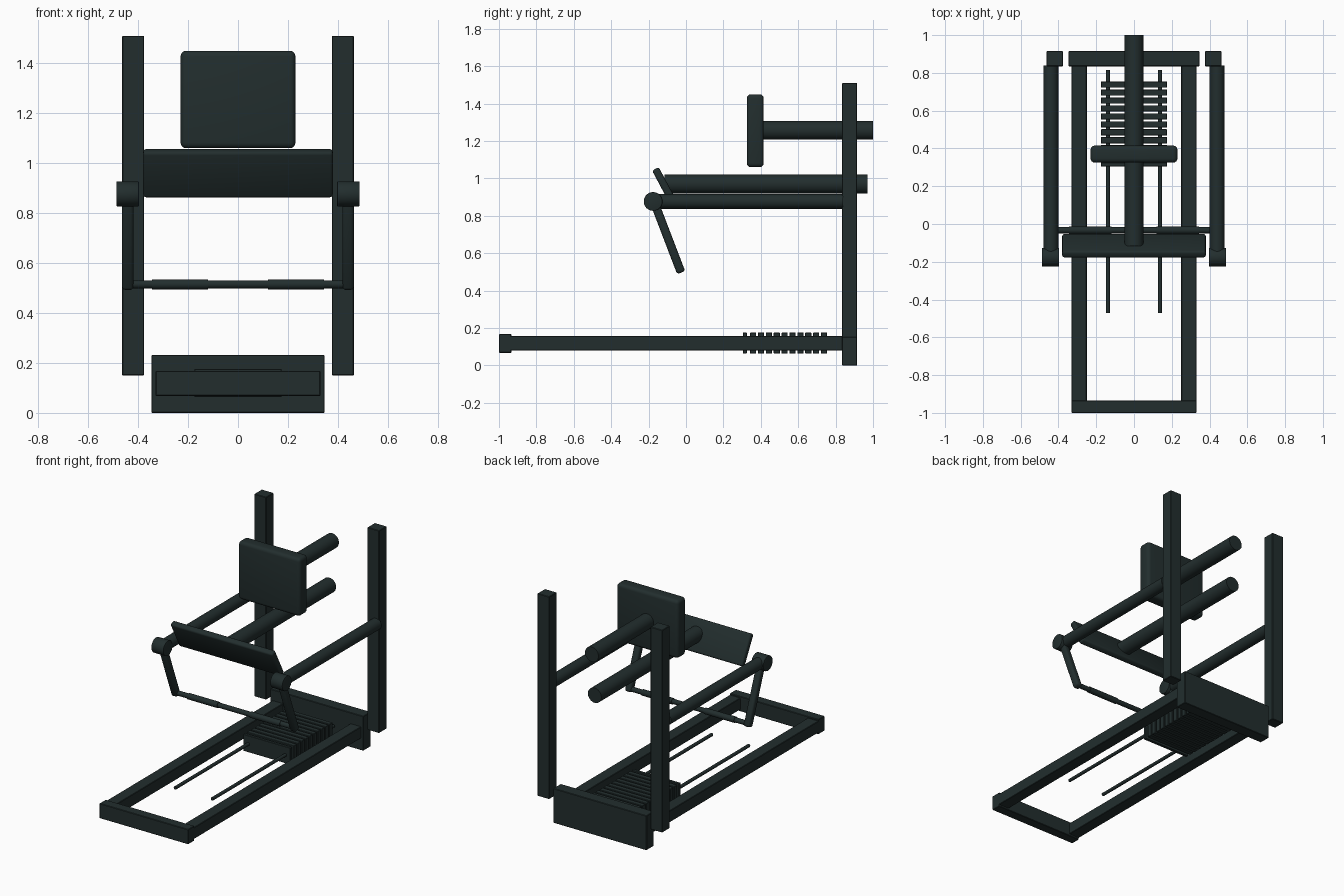
import bpy
import bmesh
import math
from mathutils import Matrix, Vector

cube = bpy.data.objects.get("Cube")
if cube:
    bpy.data.objects.remove(cube, do_unlink=True)

# Single dark painted-metal colour
COLOUR = (0.016, 0.027, 0.027, 1.0)
paint = bpy.data.materials.new("dark slate")
paint.use_nodes = True
paint.diffuse_color = COLOUR
bsdf = paint.node_tree.nodes["Principled BSDF"]
bsdf.inputs["Base Color"].default_value = COLOUR
bsdf.inputs["Roughness"].default_value = 0.6


def finish(name, bm, smooth):
    mesh = bpy.data.meshes.new(name)
    bm.to_mesh(mesh)
    bm.free()
    mesh.materials.append(paint)
    obj = bpy.data.objects.new(name, mesh)
    bpy.context.collection.objects.link(obj)
    if smooth:
        bpy.ops.object.select_all(action='DESELECT')
        obj.select_set(True)
        bpy.context.view_layer.objects.active = obj
        bpy.ops.object.shade_smooth_by_angle(angle=math.radians(35))
    return obj


def box(name, centre, size, bevel=0.003, segments=1, tilt=0.0):
    """Box with softened edges, optionally tilted about the x axis."""
    bm = bmesh.new()
    bmesh.ops.create_cube(bm, size=1.0, matrix=Matrix.Diagonal((*size, 1.0)))
    bmesh.ops.bevel(bm, geom=bm.edges[:], offset=bevel, segments=segments,
                    profile=0.5, affect='EDGES')
    bm.transform(Matrix.Translation(centre) @ Matrix.Rotation(tilt, 4, 'X'))
    return finish(name, bm, segments > 1)


def rod(name, start, end, radius, sides=32, bevel=0.0):
    """Capped cylinder between two points."""
    start, end = Vector(start), Vector(end)
    axis = end - start
    bm = bmesh.new()
    bmesh.ops.create_cone(bm, cap_ends=True, segments=sides, radius1=radius,
                          radius2=radius, depth=axis.length)
    if bevel:
        rims = [e for e in bm.edges if abs(e.verts[0].co.z - e.verts[1].co.z) < 1e-5]
        bmesh.ops.bevel(bm, geom=rims, offset=bevel, segments=2, profile=0.5,
                        affect='EDGES')
    turn = axis.to_track_quat('Z', 'Y').to_matrix().to_4x4()
    bm.transform(Matrix.Translation((start + end) / 2) @ turn)
    return finish(name, bm, True)


# Floor frame
box("rear_base_beam", (0, 0.875, 0.116), (0.694, 0.08, 0.232))
box("front_base_beam", (0, -0.967, 0.118), (0.66, 0.066, 0.10))

# Seat back and its support tube
box("back_pad", (0, 0.37, 1.255), (0.46, 0.09, 0.39), bevel=0.022, segments=4)
rod("back_pad_tube", (0, 0.38, 1.257), (0, 1.0, 1.257), 0.05)

# Tilted front pad and its support tube
box("front_pad", (0, -0.115, 0.96), (0.76, 0.04, 0.207), bevel=0.012,
    segments=3, tilt=math.radians(28))
rod("front_pad_tube", (0, -0.116, 0.97), (0, 0.97, 0.97), 0.05)

# Paired parts: model's left is +x
pivot = Vector((0, -0.165, 0.86))
foot = Vector((0, -0.033, 0.515))
for side, s in (("left", 1), ("right", -1)):
    box(f"{side}_upright", (s * 0.42, 0.875, 0.83), (0.088, 0.08, 1.36))
    box(f"{side}_base_rail", (s * 0.29, -0.05, 0.119), (0.08, 1.78, 0.078))
    rod(f"{side}_arm_tube", (s * 0.44, -0.17, 0.877), (s * 0.44, 0.84, 0.877), 0.039)
    rod(f"{side}_pivot_hub", (s * 0.397, -0.176, 0.877),
        (s * 0.487, -0.176, 0.877), 0.05, bevel=0.003)
    # Swinging link from the hub down to the crossbar
    link = foot - pivot
    mid = (foot + pivot) / 2
    box(f"{side}_swing_link", (s * 0.441, mid.y, mid.z),
        (0.046, 0.046, link.length + 0.04), bevel=0.014, segments=3,
        tilt=math.atan2(-link.y, link.z) + math.pi)
    rod(f"{side}_grip", (s * 0.12, foot.y, foot.z), (s * 0.345, foot.y, foot.z),
        0.02, 24)
    rod(f"{side}_guide_rod", (s * 0.138, -0.47, 0.12), (s * 0.138, 0.815, 0.12),
        0.0108, 16)

rod("crossbar", (-0.44, foot.y, foot.z), (0.44, foot.y, foot.z), 0.016, 24)

# Weight stack: thin lead plate, then ten equal plates
box("lead_plate", (0, 0.315, 0.12), (0.35, 0.02, 0.112), bevel=0.002)
for i in range(10):
    box(f"weight_plate_{i + 1}", (0, 0.359 + 0.0421 * i, 0.12),
        (0.35, 0.033, 0.112), bevel=0.002)
